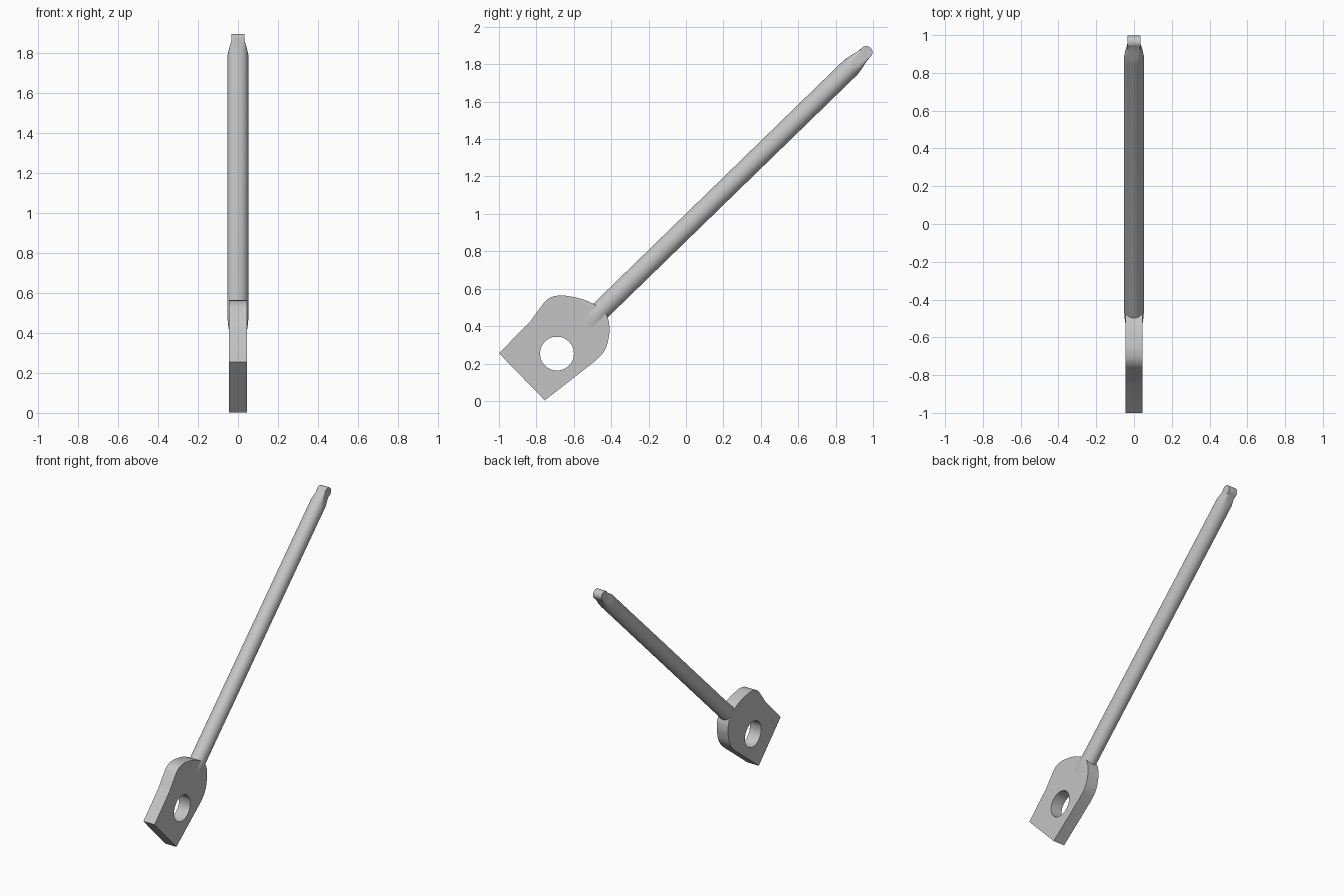
import bpy, bmesh, math
from mathutils import Vector, Matrix

cube = bpy.data.objects.get("Cube")
if cube:
    bpy.data.objects.remove(cube, do_unlink=True)

metal = bpy.data.materials.new("plain grey metal")
metal.use_nodes = True
GREY = (0.55, 0.55, 0.55, 1)
metal.diffuse_color = GREY
metal.node_tree.nodes["Principled BSDF"].inputs["Base Color"].default_value = GREY


def finish(obj, angle=35):
    obj.data.materials.clear()
    obj.data.materials.append(metal)
    bpy.ops.object.select_all(action='DESELECT')
    obj.select_set(True)
    bpy.context.view_layer.objects.active = obj
    bpy.ops.object.shade_smooth_by_angle(angle=math.radians(angle))


def add_mesh(name, bm):
    bmesh.ops.recalc_face_normals(bm, faces=bm.faces)
    mesh = bpy.data.meshes.new(name)
    bm.to_mesh(mesh)
    bm.free()
    obj = bpy.data.objects.new(name, mesh)
    bpy.context.collection.objects.link(obj)
    finish(obj)
    return obj


def add_spline(curve, points):
    """Closed outline; each point is (y, z, corner flag)."""
    spline = curve.splines.new('BEZIER')
    spline.bezier_points.add(len(points) - 1)
    spline.use_cyclic_u = True
    spline.resolution_u = 8
    for bp, (y, z, corner) in zip(spline.bezier_points, points):
        bp.co = (y, z, 0)
        bp.handle_left_type = bp.handle_right_type = 'VECTOR' if corner else 'AUTO'


# Mounting plate with a round hole, extruded across x
outline = [(-1.0, 0.255, 1), (-0.755, 0.003, 1), (-0.49, 0.21, 1), (-0.44, 0.263, 0),
           (-0.414, 0.335, 0), (-0.412, 0.42, 0), (-0.425, 0.46, 1), (-0.485, 0.513, 1),
           (-0.535, 0.537, 0), (-0.61, 0.557, 0), (-0.685, 0.563, 0), (-0.735, 0.547, 0),
           (-0.78, 0.497, 0), (-0.83, 0.428, 1)]
hole = [(-0.69 + 0.09 * math.cos(a * math.pi / 4), 0.253 + 0.09 * math.sin(a * math.pi / 4), 0)
        for a in range(8)]
curve = bpy.data.curves.new("mounting_plate", 'CURVE')
curve.dimensions = '2D'
curve.fill_mode = 'BOTH'
curve.extrude = 0.044
add_spline(curve, outline)
add_spline(curve, hole)
plate = bpy.data.objects.new("mounting_plate", curve)
bpy.context.collection.objects.link(plate)
# local x, y, z run along world y, z, x
plate.matrix_world = Matrix(((0, 0, 1, 0), (1, 0, 0, 0), (0, 1, 0, 0), (0, 0, 0, 1)))
bpy.ops.object.select_all(action='DESELECT')
plate.select_set(True)
bpy.context.view_layer.objects.active = plate
bpy.ops.object.convert(target='MESH')
plate = bpy.context.view_layer.objects.active
bm = bmesh.new()
bm.from_mesh(plate.data)
bmesh.ops.remove_doubles(bm, verts=bm.verts, dist=0.0002)
bmesh.ops.recalc_face_normals(bm, faces=bm.faces)
bm.to_mesh(plate.data)
bm.free()
finish(plate)

# Rod, lofted along the slanted axis: flared root, round shaft, squared neck
START = Vector((0, -0.455, 0.485))
AXIS = Vector((0, 0.717, 0.697)).normalized()
SIDE = Vector((0, -AXIS.z, AXIS.y))
SEGMENTS = 40
# (distance, half width in x, half width in plane, roundness power)
stations = [(-0.18, 0.036, 0.125, 1), (-0.09, 0.046, 0.09, 1), (-0.04, 0.051, 0.066, 1),
            (0.0, 0.053, 0.053, 1), (1.865, 0.053, 0.053, 1), (1.90, 0.046, 0.047, 0.6),
            (1.945, 0.034, 0.036, 0.25), (1.978, 0.033, 0.033, 0.2)]


def power(value, p):
    return math.copysign(abs(value) ** p, value) if abs(value) > 1e-6 else 0.0


bm = bmesh.new()
rings = []
for t, wx, wv, p in stations:
    ring = []
    for i in range(SEGMENTS):
        a = 2 * math.pi * i / SEGMENTS
        ring.append(bm.verts.new(START + AXIS * t + SIDE * (wv * power(math.sin(a), p))
                                 + Vector((wx * power(math.cos(a), p), 0, 0))))
    rings.append(ring)
for lower, upper in zip(rings, rings[1:]):
    for i in range(SEGMENTS):
        j = (i + 1) % SEGMENTS
        bm.faces.new((lower[i], lower[j], upper[j], upper[i]))
bm.faces.new(rings[0])
bm.faces.new(rings[-1])
add_mesh("rod", bm)

# Rounded tip: short cylinder lying across x
bm = bmesh.new()
bmesh.ops.create_cone(bm, cap_ends=True, segments=32, radius1=0.034, radius2=0.034, depth=0.067,
                      matrix=Matrix.Translation(START + AXIS * 1.978)
                      @ Matrix.Rotation(math.pi / 2, 4, 'Y'))
add_mesh("rounded_tip", bm)
